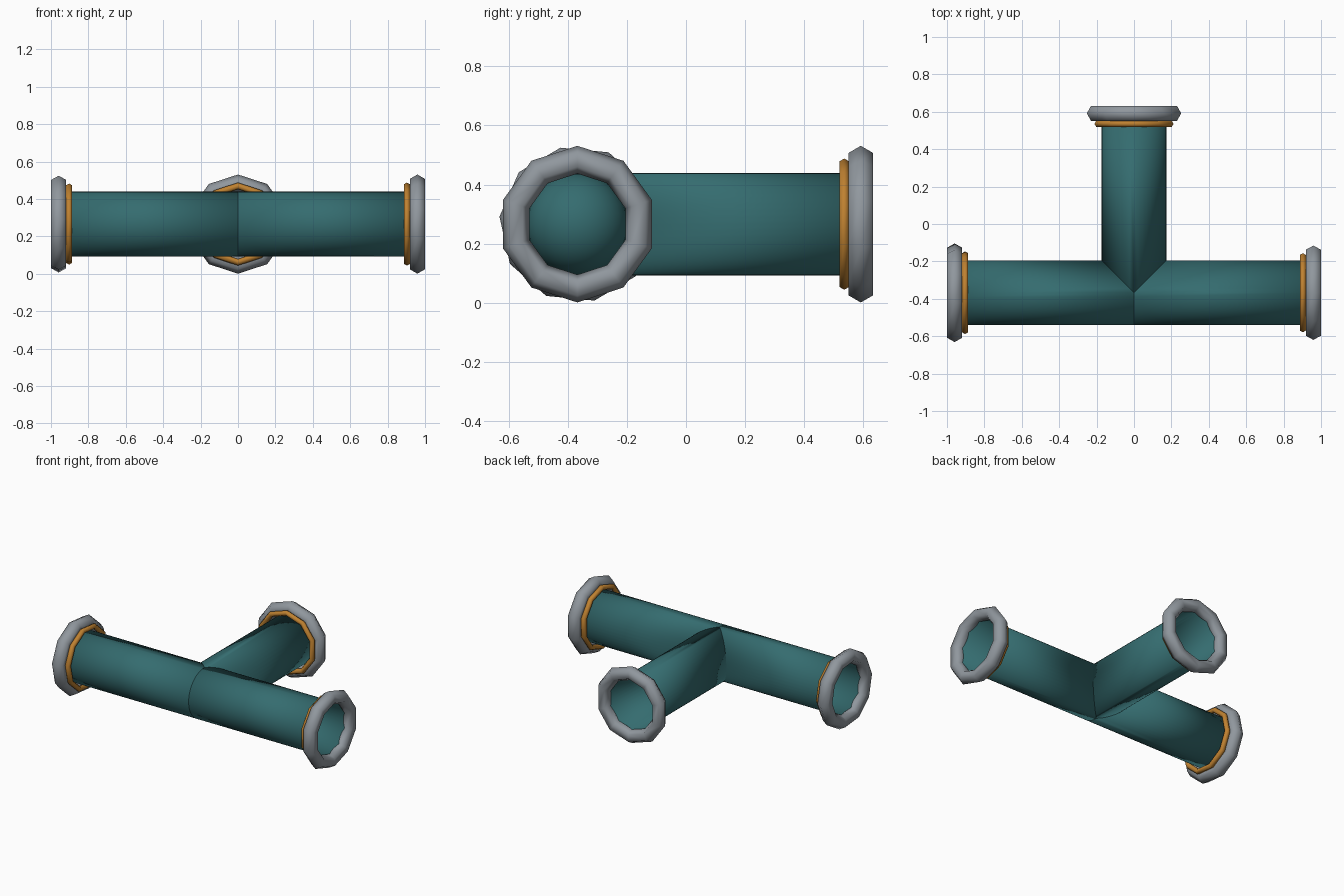
import bpy, bmesh, math
from mathutils import Matrix, Vector

if "Cube" in bpy.data.objects:
    bpy.data.objects.remove(bpy.data.objects["Cube"])

CENTER = Vector((0, -0.3675, 0.266))   # where the three arms meet
R = 0.173                              # pipe radius
REACH = 0.959                          # junction to flange centre


def material(name, rgb):
    m = bpy.data.materials.new(name)
    m.diffuse_color = (*rgb, 1)
    m.use_nodes = True
    m.node_tree.nodes["Principled BSDF"].inputs["Base Color"].default_value = m.diffuse_color
    return m


TEAL = material("teal paint", (0.035, 0.15, 0.16))
GREY = material("grey metal", (0.28, 0.31, 0.34))
ORANGE = material("orange band", (0.52, 0.22, 0.03))


def make(name, bm, mat, turn):
    bmesh.ops.recalc_face_normals(bm, faces=bm.faces)
    for f in bm.faces:
        f.smooth = True
    me = bpy.data.meshes.new(name)
    bm.to_mesh(me)
    bm.free()
    me.materials.append(mat)
    ob = bpy.data.objects.new(name, me)
    ob.matrix_world = Matrix.Translation(CENTER) @ Matrix.Rotation(turn, 4, 'Z')
    bpy.context.collection.objects.link(ob)
    return ob


def bridge(bm, a, b):
    n = len(a)
    for i in range(n):
        bm.faces.new((a[i], a[(i + 1) % n], b[(i + 1) % n], b[i]))


# Open pipe along local +x, mitred at the junction
def pipe(name, turn, mitre, n=48):
    bm = bmesh.new()
    start, end = [], []
    for i in range(n):
        t = 2 * math.pi * i / n
        y, z = R * math.sin(t), R * math.cos(t)
        start.append(bm.verts.new((mitre(y), y, z)))
        end.append(bm.verts.new((REACH, y, z)))
    bridge(bm, start, end)
    # closed tangent points of the mitre leave no gap, so a thin wall is enough
    ob = make(name, bm, TEAL, turn)
    wall = ob.modifiers.new("wall", 'SOLIDIFY')
    wall.thickness = 0.003
    wall.offset = -1


# Faceted ring around local x: ten sides round, six-sided section
def ring(name, turn, x, major, minor, mat, spin, n=10, m=6):
    bm = bmesh.new()
    loops = []
    for i in range(n):
        t = 2 * math.pi * i / n + spin
        loop = []
        for j in range(m):
            a = 2 * math.pi * j / m
            r = major + minor * math.cos(a)
            loop.append(bm.verts.new((x + minor * math.sin(a), r * math.sin(t), r * math.cos(t))))
        loops.append(loop)
    for i in range(n):
        bridge(bm, loops[i], loops[(i + 1) % n])
    make(name, bm, mat, turn)


# Three arms of the tee, each with flange and band
ARMS = [
    ("right", 0, lambda y: max(0, y), 0),
    ("left", math.pi, lambda y: max(0, -y), math.radians(12.5)),
    ("branch", math.pi / 2, abs, 0),
]
for name, turn, mitre, spin in ARMS:
    pipe(name + "_pipe", turn, mitre)
    ring(name + "_flange", turn, REACH, 0.218, 0.047, GREY, spin)
    ring(name + "_band", turn, 0.903, 0.204, 0.018, ORANGE, spin)

# Ball that blocks the inside of the junction
bm = bmesh.new()
bmesh.ops.create_uvsphere(bm, u_segments=32, v_segments=16, radius=R - 0.002)
make("junction_ball", bm, TEAL, 0)
